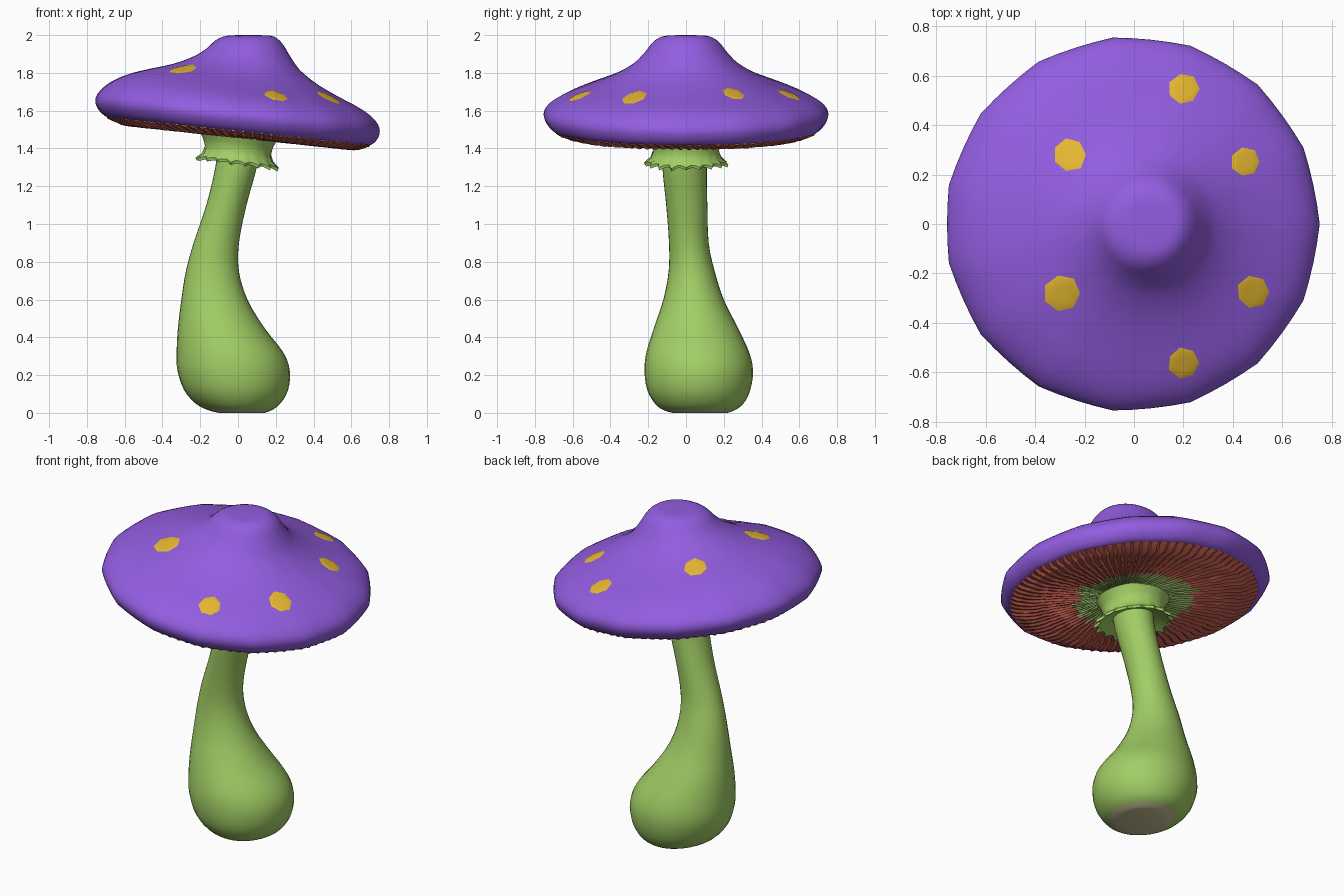
import bpy, bmesh, math, random
from mathutils import Vector
from mathutils.bvhtree import BVHTree

random.seed(4)
cube = bpy.data.objects.get("Cube")
if cube:
    bpy.data.objects.remove(cube)


def material(name, rgb):
    m = bpy.data.materials.new(name)
    m.use_nodes = True
    m.diffuse_color = (*rgb, 1)
    m.node_tree.nodes["Principled BSDF"].inputs["Base Color"].default_value = (*rgb, 1)
    return m


PURPLE = material("purple", (0.29, 0.11, 0.75))
GREEN = material("green", (0.36, 0.62, 0.13))
GILL_GREEN = material("gill green", (0.33, 0.52, 0.15))
RED = material("gill red", (0.56, 0.11, 0.08))
YELLOW = material("yellow", (0.79, 0.48, 0.03))
OLIVE = material("olive", (0.42, 0.56, 0.2))
TAN = material("base tan", (0.58, 0.53, 0.31))


def smooth_rows(rows, steps):
    """Catmull-Rom interpolation through rows of numbers."""
    out = []
    for i in range(len(rows) - 1):
        a, b, c, d = (rows[min(max(i + k, 0), len(rows) - 1)] for k in (-1, 0, 1, 2))
        for s in range(steps):
            t = s / steps
            out.append([0.5 * (2 * q + (r - p) * t + (2 * p - 5 * q + 4 * r - w) * t * t
                               + (3 * q - p - 3 * r + w) * t ** 3)
                        for p, q, r, w in zip(a, b, c, d)])
    return out + [list(rows[-1])]


def loft(rings, cap_start=False, cap_end=False):
    """Bridge closed rings of points into one surface."""
    bm = bmesh.new()
    loops = [[bm.verts.new(p) for p in ring] for ring in rings]
    for a, b in zip(loops, loops[1:]):
        n = len(a)
        for i in range(n):
            j = (i + 1) % n
            bm.faces.new((a[i], a[j], b[j], b[i]))
    if cap_start:
        bm.faces.new(loops[0][::-1])
    if cap_end:
        bm.faces.new(loops[-1])
    bm.normal_update()
    return bm


def finish(name, bm, mats, angle, rule=None):
    if rule:
        for f in bm.faces:
            f.material_index = rule(f.calc_center_median())
    mesh = bpy.data.meshes.new(name)
    bm.to_mesh(mesh)
    bm.free()
    for m in mats:
        mesh.materials.append(m)
    obj = bpy.data.objects.new(name, mesh)
    bpy.context.collection.objects.link(obj)
    bpy.ops.object.select_all(action='DESELECT')
    obj.select_set(True)
    bpy.context.view_layer.objects.active = obj
    bpy.ops.object.shade_smooth_by_angle(angle=math.radians(angle))


def turn(n):
    return [math.tau * i / n for i in range(n)]


RIM = 0.755
TILT = 0.107
SIDES = 15


def faceted(a):
    """Radius factor of a softened many-sided outline."""
    step = math.tau / SIDES
    flat = math.cos(step / 2) / math.cos(a % step - step / 2)
    return 0.55 * flat + 0.45


def cap_point(r, h, a):
    edge = min(r / RIM, 1)
    rad = r * (1 + (faceted(a) - 1) * edge)
    x = rad * math.cos(a) + 0.08 * (1 - edge) - 0.007 * edge
    y = rad * math.sin(a)
    lift = 0.035 * math.sin(math.pi * edge ** 2) * max(0, -math.cos(a)) if h > 1.6 else 0
    lean = min(1, max(0, (r - 0.12) / 0.15))
    return Vector((x, y, h - TILT * x * lean + lift))


# Cap: tilted dome with an off-centre knob and a rolled rim
cap_profile = [(0.68, 1.492), (0.705, 1.494), (0.735, 1.517), (0.757, 1.56), (0.748, 1.605),
               (0.7, 1.65), (0.62, 1.69), (0.5, 1.735), (0.38, 1.787), (0.28, 1.85),
               (0.22, 1.91), (0.175, 1.965), (0.125, 1.993), (0.06, 1.999), (0.01, 2.0)]
cap_bm = loft([[cap_point(r, h, a) for a in turn(60)] for r, h in smooth_rows(cap_profile, 3)],
              cap_end=True)
surface = BVHTree.FromBMesh(cap_bm)
finish("cap", cap_bm, [PURPLE], 60)

# Spots: thin seven-sided patches lying on the cap
spots = [(-0.26, 0.28, 0.068), (0.2, 0.545, 0.063), (0.45, 0.25, 0.058),
         (0.48, -0.275, 0.065), (0.2, -0.56, 0.063), (-0.29, -0.28, 0.073)]
for i, (x, y, size) in enumerate(spots):
    corner = [size * random.uniform(0.95, 1.06) for _ in range(7)]
    rings = []
    for scale, up in ((1, 0.002), (0.85, 0.004), (0.6, 0.005), (0.35, 0.005), (0.05, 0.005)):
        ring = []
        for k in range(21):
            c, t = divmod(k, 3)
            p, q = (Vector((math.cos(math.tau * m / 7), math.sin(math.tau * m / 7)))
                    * corner[m % 7] for m in (c, c + 1))
            d = p.lerp(q, t / 3) * scale
            hit, normal, _, _ = surface.ray_cast(Vector((x + d.x, y + d.y, 3)), Vector((0, 0, -1)))
            ring.append(hit + normal * up)
        rings.append(ring)
    finish(f"spot_{i + 1}", loft(rings, cap_end=True), [YELLOW], 50)

# Gills: slightly wavering radial ridges under the cap, green near the stem
TEETH = 84
gill_rings = []
for k in range(18):
    r = 0.13 + k * 0.0335
    h = 1.462 + 0.029 * max(0, (r - 0.62) / 0.08)
    twist = random.uniform(-0.012, 0.012)
    ring = []
    for i, a in enumerate(turn(TEETH * 3)):
        p = cap_point(r, h, a + twist)
        p.z += (0, -0.006, 0.004)[i % 3] * min(1, r / 0.4) + random.uniform(-0.002, 0.002)
        ring.append(p)
    gill_rings.append(ring)
finish("gills", loft(gill_rings), [RED, GILL_GREEN], 20,
       rule=lambda c: int(math.hypot(c.x, c.y) < 0.335 + random.uniform(-0.03, 0.03)))

# Stem: leaning stalk with a bulb; each row is height, left, right, front, back
stem_rows = [(0.0, -0.10, 0.14, -0.07, 0.22), (0.015, -0.16, 0.18, -0.12, 0.26),
             (0.05, -0.225, 0.225, -0.165, 0.305), (0.12, -0.285, 0.265, -0.205, 0.34),
             (0.22, -0.32, 0.275, -0.22, 0.355), (0.32, -0.325, 0.24, -0.21, 0.335),
             (0.45, -0.318, 0.14, -0.17, 0.275), (0.6, -0.30, 0.05, -0.12, 0.2),
             (0.75, -0.276, 0.005, -0.092, 0.152), (0.9, -0.235, 0.005, -0.09, 0.12),
             (1.1, -0.168, 0.045, -0.105, 0.113), (1.3, -0.12, 0.1, -0.125, 0.11),
             (1.46, -0.1, 0.13, -0.125, 0.12)]
stem_rings = [[((x0 + x1) / 2 + (x1 - x0) / 2 * math.cos(a),
                (y0 + y1) / 2 + (y1 - y0) / 2 * math.sin(a), z) for a in turn(32)]
              for z, x0, x1, y0, y1 in smooth_rows(stem_rows, 3)]
finish("stem", loft(stem_rings, cap_start=True), [GREEN, OLIVE, TAN], 70,
       rule=lambda c: 2 if c.z < 0.014 else int(c.z < 0.028))

# Collar: sleeve with a ragged lower edge; each row is radius, height, raggedness
collar_rows = [(0.1, 1.36, 0), (0.155, 1.34, 0.2), (0.203, 1.315, 1), (0.208, 1.33, 1),
               (0.185, 1.355, 0.3), (0.175, 1.39, 0), (0.185, 1.43, 0), (0.21, 1.475, 0)]
rag = [random.uniform(0.004, 0.024) if i % 3 == 0 else -0.01 for i in range(54)]
collar_rings = []
for r, h, w in collar_rows:
    ring = []
    for a, j in zip(turn(54), rag):
        x = (r + j * w) * math.cos(a)
        ring.append((x, (r + j * w) * math.sin(a), h - 0.13 * x - 0.5 * j * w))
    collar_rings.append(ring)
finish("collar", loft(collar_rings), [GREEN], 50)
